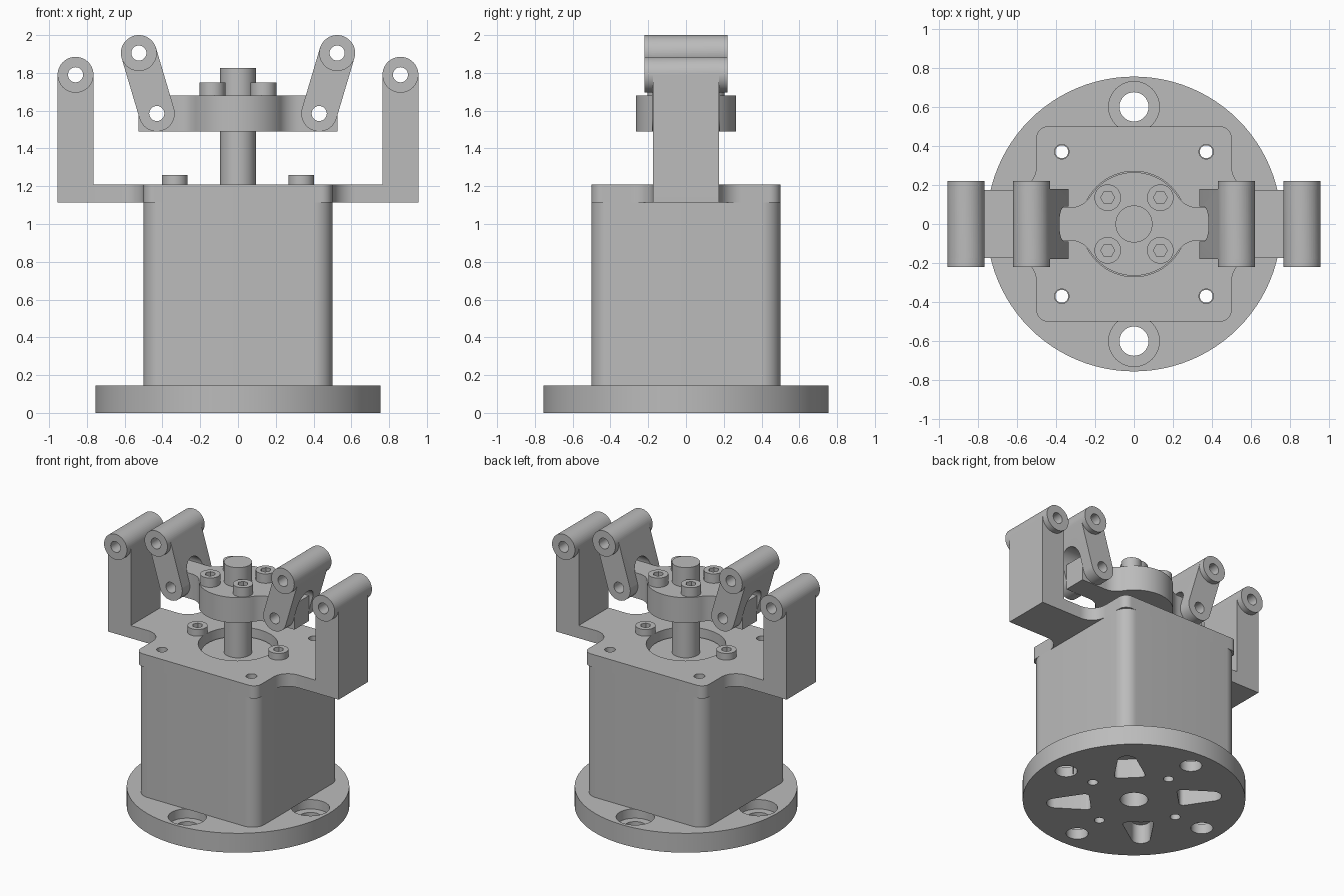
import bpy, bmesh
from math import sin, cos, pi, radians, sqrt
from mathutils import Vector
from mathutils.geometry import convex_hull_2d

if "Cube" in bpy.data.objects:
    bpy.data.objects.remove(bpy.data.objects["Cube"])

grey = bpy.data.materials.new("plain_grey")
grey.use_nodes = True
grey.diffuse_color = (0.5, 0.5, 0.5, 1)
grey.node_tree.nodes["Principled BSDF"].inputs["Base Color"].default_value = (0.5, 0.5, 0.5, 1)
parts = []


# ---- helpers ----
def arc(cx, cy, r, a0=0, a1=360, n=12):
    return [(cx + r * cos(radians(a0 + (a1 - a0) * i / n)),
             cy + r * sin(radians(a0 + (a1 - a0) * i / n))) for i in range(n + 1)]


def circle(cx, cy, r, n=48):
    return arc(cx, cy, r, n=n)[:-1]


def hull(pts):
    vs = [Vector(p) for p in pts]
    return [tuple(vs[i]) for i in convex_hull_2d(vs)]


def four_way(q):
    """Mirror a first-quadrant outline into all four quadrants."""
    pts = q + [(-x, y) for x, y in q[::-1]] + [(-x, -y) for x, y in q] + [(x, -y) for x, y in q[::-1]]
    out = []
    for p in pts:
        if not out or (Vector(p) - Vector(out[-1])).length > 1e-5:
            out.append(p)
    return out


def prism(name, outline, lo, hi, axis="z"):
    """Extrude a closed outline between lo and hi along an axis."""
    place = {"z": lambda u, v, w: (u, v, w),
             "y": lambda u, v, w: (u, w, v),
             "x": lambda u, v, w: (w, u, v)}[axis]
    bm = bmesh.new()
    low = [bm.verts.new(place(u, v, lo)) for u, v in outline]
    top = [bm.verts.new(place(u, v, hi)) for u, v in outline]
    bm.faces.new(low[::-1])
    bm.faces.new(top)
    n = len(low)
    for i in range(n):
        j = (i + 1) % n
        bm.faces.new((low[i], low[j], top[j], top[i]))
    bmesh.ops.recalc_face_normals(bm, faces=bm.faces)
    me = bpy.data.meshes.new(name)
    bm.to_mesh(me)
    bm.free()
    me.materials.append(grey)
    ob = bpy.data.objects.new(name, me)
    bpy.context.collection.objects.link(ob)
    return ob


def part(*args):
    ob = prism(*args)
    parts.append(ob)
    return ob


def combine(ob, tools, op="DIFFERENCE"):
    """Apply booleans from the tools and remove them."""
    for t in tools:
        m = ob.modifiers.new("bool", "BOOLEAN")
        m.operation, m.object, m.solver = op, t, "EXACT"
    dg = bpy.context.evaluated_depsgraph_get()
    me = bpy.data.meshes.new_from_object(ob.evaluated_get(dg))
    ob.modifiers.clear()
    ob.data = me
    for t in tools:
        bpy.data.objects.remove(t)


def drill(x, y, r, lo, hi, axis="z", n=32):
    return prism("cutter", circle(x, y, r, n), lo, hi, axis)


def screw(name, x, y, z0, z1):
    head = part(name, circle(x, y, 0.068, 40), z0, z1)
    combine(head, [drill(x, y, 0.036, z1 - 0.04, z1 + 0.05, "z", 6)])


# ---- base flange: counterbored holes, pilot holes and tapered slots ----
base = part("base_flange", circle(0, 0, 0.755, 96), 0, 0.145)
cuts = [drill(0, 0, 0.095, -0.1, 0.3)]
for k in range(4):
    c, s = cos(k * pi / 2), sin(k * pi / 2)
    cuts += [drill(0.6 * c, 0.6 * s, 0.075, -0.1, 0.3),
             drill(0.6 * c, 0.6 * s, 0.13, 0.075, 0.3),
             drill(0.365 * c, 0.365 * s, 0.035, -0.1, 0.3)]
    slot = hull(circle(0.53, 0, 0.065, 24) + circle(0.33, 0.075, 0.03, 24) + circle(0.33, -0.075, 0.03, 24))
    c, s = cos(pi / 4 + k * pi / 2), sin(pi / 4 + k * pi / 2)
    cuts.append(prism("cutter", [(u * c - v * s, u * s + v * c) for u, v in slot], -0.1, 0.3))
combine(base, cuts)

# ---- motor body, boss and shaft ----
corners = [(x, y) for x in (-0.37, 0.37) for y in (-0.37, 0.37)]
body = part("motor_body", four_way(arc(0.4, 0.4, 0.1, 0, 90)), 0.145, 1.115)
combine(body, [drill(x, y, 0.033, 0, 1.3) for x, y in corners])
part("motor_boss", circle(0, 0, 0.25, 64), 1.115, 1.15)
part("motor_shaft", circle(0, 0, 0.095), 1.15, 1.825)

# ---- mounting plate with filleted ears ----
fillet = 0.12
ear = [(0.765, 0.175)] + arc(0.5 + fillet, 0.175 + fillet, fillet, 270, 180) + arc(0.44, 0.44, 0.06, 0, 90)
plate = part("mounting_plate", four_way(ear), 1.115, 1.21)
combine(plate, [drill(x, y, 0.037, 1, 1.3) for x, y in corners] + [drill(0, 0, 0.27, 1, 1.3, "z", 64)])

# ---- hub with two tongues ----
hub_r, half, f = 0.265, 0.085, 0.12
fx = sqrt((hub_r + f) ** 2 - (half + f) ** 2)
join_angle = 180 / pi * Vector((1, 0)).angle(Vector((fx, half + f)))
profile = [(0.527, half)] + arc(fx, half + f, f, 270, 180 + join_angle) + arc(0, 0, hub_r, join_angle, 90, 16)
hub = part("hub", four_way(profile), 1.49, 1.68)
combine(hub, [drill(s * 0.43, 1.585, 0.04, -0.3, 0.3, "y") for s in (-1, 1)])
for i, x in enumerate((-0.135, 0.135)):
    for j, y in enumerate((-0.135, 0.135)):
        screw(f"hub_screw_{i * 2 + j + 1}", x, y, 1.68, 1.75)

# ---- brackets, links and plate screws on both sides ----
for side, s in (("left", 1), ("right", -1)):
    # upright bracket with an eye barrel at its top
    eye = circle(s * 0.86, 1.79, 0.095)
    foot = [(s * 0.765, 1.115), (s * 0.955, 1.115)]
    post = part(side + "_bracket", hull(eye + foot), -0.175, 0.175, "y")
    combine(post, [prism("barrel", eye, -0.22, 0.22, "y")], "UNION")
    combine(post, [drill(s * 0.86, 1.79, 0.04, -0.4, 0.4, "y")])

    # tilted link: barrel at the top, arched fork at the bottom
    upper, lower = circle(s * 0.525, 1.905, 0.095), circle(s * 0.43, 1.585, 0.095)
    link = part(side + "_link", hull(upper + lower), -0.18, 0.18, "y")
    combine(link, [prism("barrel", upper, -0.22, 0.22, "y")], "UNION")
    arch = hull(circle(0, 1.67, 0.09) + [(-0.09, 1.4), (0.09, 1.4)])
    combine(link, [drill(s * 0.525, 1.905, 0.04, -0.4, 0.4, "y"),
                   drill(s * 0.43, 1.585, 0.04, -0.4, 0.4, "y"),
                   prism("cutter", arch, s * 0.5 - 0.25, s * 0.5 + 0.25, "x")])

    screw(side + "_plate_screw", s * 0.335, 0, 1.21, 1.26)

# ---- smooth round surfaces, keep sharp edges ----
bpy.ops.object.select_all(action="DESELECT")
for ob in parts:
    ob.select_set(True)
bpy.context.view_layer.objects.active = parts[0]
bpy.ops.object.shade_smooth_by_angle(angle=radians(30))
